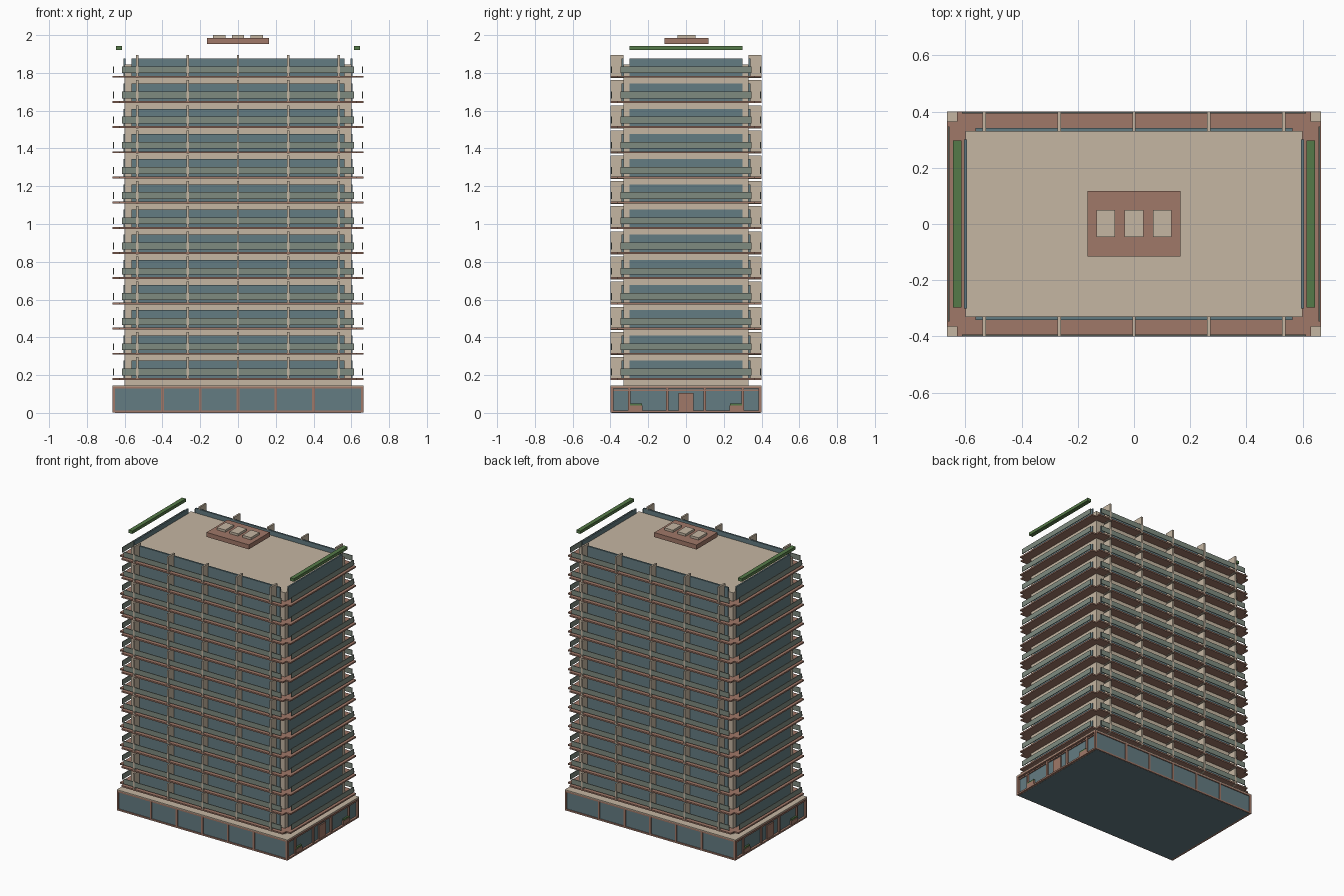
import bpy
import bmesh

cube = bpy.data.objects.get("Cube")
if cube:
    bpy.data.objects.remove(cube, do_unlink=True)


def material(name, hex_colour):
    """Flat material from an sRGB hex colour."""
    rgb = [int(hex_colour[i:i + 2], 16) / 255 for i in (0, 2, 4)]
    lin = [c / 12.92 if c < 0.04 else ((c + 0.055) / 1.055) ** 2.4 for c in rgb]
    mat = bpy.data.materials.new(name)
    mat.use_nodes = True
    mat.diffuse_color = (*lin, 1)
    mat.node_tree.nodes["Principled BSDF"].inputs["Base Color"].default_value = (*lin, 1)
    return mat


CONCRETE = material("beige concrete", "C5B6A2")
BRICK = material("brick red", "A07868")
GLASS = material("teal glass", "647C82")
RAIL = material("grey green glass", "7F8B80")
GREEN = material("hedge green", "557A48")


def boxes(name, mat, ranges):
    """One object from boxes given as (x0, x1, y0, y1, z0, z1)."""
    bm = bmesh.new()
    for x0, x1, y0, y1, z0, z1 in ranges:
        verts = bmesh.ops.create_cube(bm, size=1)["verts"]
        bmesh.ops.scale(bm, vec=(x1 - x0, y1 - y0, z1 - z0), verts=verts)
        bmesh.ops.translate(bm, vec=((x0 + x1) / 2, (y0 + y1) / 2, (z0 + z1) / 2), verts=verts)
    mesh = bpy.data.meshes.new(name)
    bm.to_mesh(mesh)
    bm.free()
    mesh.materials.append(mat)
    obj = bpy.data.objects.new(name, mesh)
    bpy.context.collection.objects.link(obj)
    return obj


def span(centre, half):
    return centre - half, centre + half


def both_y(x0, x1, y0, y1, z0, z1):
    """Box on the back and its copy on the front."""
    return [(x0, x1, y0, y1, z0, z1), (x0, x1, -y1, -y0, z0, z1)]


def both_x(x0, x1, y0, y1, z0, z1):
    """Box on the left and its copy on the right."""
    return [(x0, x1, y0, y1, z0, z1), (-x1, -x0, y0, y1, z0, z1)]


X, Y = 0.665, 0.4            # footprint half sizes
CORE_X, CORE_Y = 0.6, 0.332  # tower half sizes
BASE_TOP = 0.14
FLOORS, STEP, FIRST = 13, 0.1333, 0.175

# Ground floor: glass hall, brick frame, doors, planters
boxes("lobby_glass", GLASS, [(-0.65, 0.65, -0.394, 0.394, 0, 0.135)])
frame = []
for z0, z1 in ((0.001, 0.012), (0.13, BASE_TOP)):
    frame += both_y(-X, X, 0.385, Y, z0, z1) + both_x(0.64, X, -Y, Y, z0, z1)
for x in (-0.4, -0.2, 0, 0.2, 0.4):
    frame += both_y(*span(x, 0.007), 0.385, Y, 0.005, 0.135)
for y in (-0.3, -0.1, 0.1, 0.3):
    frame += both_x(0.64, 0.66, *span(y, 0.007), 0.005, 0.135)
for y in (-0.392, 0.392):
    frame += both_x(0.65, X, *span(y, 0.008), 0.005, 0.135)
frame += both_x(0.64, 0.657, -Y + 0.01, Y - 0.01, 0.115, 0.124)
boxes("lobby_frame", BRICK, frame)
boxes("entrance_doors", BRICK, both_x(0.64, 0.658, -0.04, 0.04, 0.005, 0.105))
planters, shrubs = [], []
for y in (-0.265, 0.265):
    planters += both_x(0.645, 0.663, *span(y, 0.035), 0.01, 0.04)
    shrubs += both_x(0.648, 0.661, *span(y, 0.032), 0.04, 0.05)
boxes("planters", BRICK, planters)
boxes("planter_shrubs", GREEN, shrubs)
boxes("lobby_roof", CONCRETE, [(-X, X, -Y, Y, BASE_TOP, 0.146)])

# Tower core
boxes("tower_core", CONCRETE, [(-CORE_X, CORE_X, -CORE_Y, CORE_Y, 0.146, 1.845)])

# Repeating storeys: notched balcony slab, windows, railings, fins
slabs, windows, rails, fins = [], [], [], []
for i in range(FLOORS):
    z = FIRST + i * STEP
    top = z + 0.01
    slabs += both_y(-0.63, 0.63, CORE_Y - 0.01, Y, z, top)
    slabs += both_x(CORE_X - 0.01, X, -0.365, 0.365, z, top)
    windows += both_y(-0.565, 0.565, 0.33, 0.342, top, z + 0.102)
    windows += both_x(0.595, 0.605, -0.3, 0.3, top, z + 0.102)
    rails += both_y(-0.613, 0.613, 0.393, 0.398, z + 0.024, z + 0.06)
    rails += both_x(0.657, 0.662, -0.347, 0.347, z + 0.024, z + 0.06)
    for x in (-0.533, -0.266, 0, 0.266, 0.533):
        fins += both_y(*span(x, 0.006), 0.33, Y, z - 0.002, z + 0.12)
boxes("balcony_slabs", BRICK, slabs)
boxes("windows", GLASS, windows)
boxes("balcony_railings", RAIL, rails)
boxes("facade_fins", CONCRETE, fins)

# Rooftop: hedges and plant room with vents
boxes("roof_hedges", GREEN, both_x(0.615, 0.645, -0.298, 0.298, 1.922, 1.943))
boxes("plant_room", BRICK, [(-0.165, 0.165, -0.115, 0.118, 1.952, 1.984)])
boxes("roof_vents", CONCRETE,
      [(*span(x, 0.033), -0.046, 0.05, 1.984, 2.0) for x in (-0.1, 0, 0.1)])
